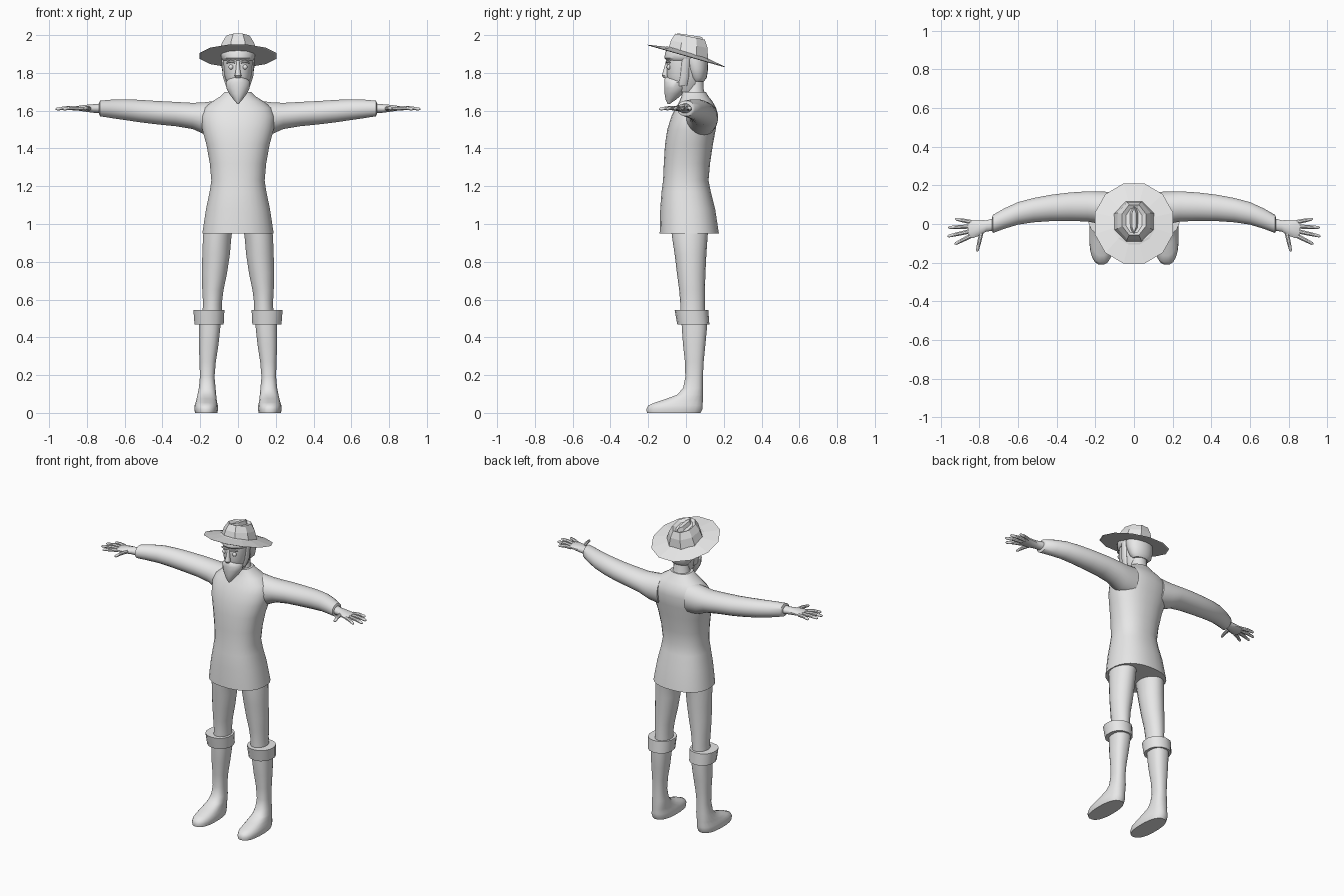
import bpy, bmesh, math
from mathutils import Vector

grey = bpy.data.materials.new("plain_grey")
grey.diffuse_color = (0.8, 0.8, 0.8, 1)


def loft(name, rings, n=16, power=2.0, mirror=False, smooth=True):
    """Skin closed rings given as (centre, half axis u, half axis v)."""
    bm = bmesh.new()
    loops = []
    for c, u, v in rings:
        loop = []
        for i in range(n):
            a = 2 * math.pi * (i + 0.5) / n
            ca, sa = math.cos(a), math.sin(a)
            cu = math.copysign(abs(ca) ** (2 / power), ca)
            sv = math.copysign(abs(sa) ** (2 / power), sa)
            loop.append(bm.verts.new(Vector(c) + Vector(u) * cu + Vector(v) * sv))
        loops.append(loop)
    for a, b in zip(loops, loops[1:]):
        for i in range(n):
            j = (i + 1) % n
            bm.faces.new((a[i], a[j], b[j], b[i]))
    bm.faces.new(loops[0])
    bm.faces.new(loops[-1])
    bmesh.ops.recalc_face_normals(bm, faces=bm.faces[:])
    mesh = bpy.data.meshes.new(name)
    bm.to_mesh(mesh)
    bm.free()
    mesh.materials.append(grey)
    ob = bpy.data.objects.new(name, mesh)
    bpy.context.collection.objects.link(ob)
    if smooth:
        bpy.ops.object.select_all(action='DESELECT')
        ob.select_set(True)
        bpy.context.view_layer.objects.active = ob
        bpy.ops.object.shade_smooth_by_angle(angle=math.radians(40))
    if mirror:
        ob.modifiers.new("mirror", 'MIRROR')
    return ob


def upright(name, rows, slope=0.0, **kw):
    """Rows of (z, x min, x max, y min, y max); slope tilts the rings along y."""
    rings = []
    for z, x0, x1, y0, y1 in rows:
        cy, ry = (y0 + y1) / 2, (y1 - y0) / 2
        rings.append((((x0 + x1) / 2, cy, z + slope * cy),
                      ((x1 - x0) / 2, 0, 0), (0, ry, slope * ry)))
    return loft(name, rings, **kw)


def sideways(name, rows, **kw):
    """Rows of (x, y min, y max, z min, z max)."""
    return loft(name, [((x, (a + b) / 2, (c + d) / 2), (0, (b - a) / 2, 0),
                        (0, 0, (d - c) / 2)) for x, a, b, c, d in rows], **kw)


def tube(name, points, radii, **kw):
    """Round tube through the points."""
    pts = [Vector(p) for p in points]
    rings = []
    for i, (p, r) in enumerate(zip(pts, radii)):
        d = (pts[min(i + 1, len(pts) - 1)] - pts[max(i - 1, 0)]).normalized()
        u = d.cross(Vector((0, 0, 1))).normalized()
        rings.append((p, u * r, d.cross(u) * r))
    return loft(name, rings, **kw)


# tunic body
upright("tunic", [
    (0.95, -.19, .19, -.14, .175), (1.08, -.17, .17, -.137, .155),
    (1.17, -.151, .151, -.13, .132), (1.23, -.142, .142, -.122, .12),
    (1.32, -.150, .150, -.118, .128), (1.42, -.168, .168, -.112, .143),
    (1.50, -.19, .19, -.10, .158), (1.57, -.197, .197, -.078, .168),
    (1.615, -.18, .18, -.055, .16), (1.65, -.135, .135, -.035, .14),
    (1.675, -.095, .095, -.025, .12), (1.70, -.068, .068, -.02, .105)],
    n=28, power=2.3)
upright("neck", [(1.66, -.07, .07, -.02, .11), (1.71, -.05, .05, 0, .095),
                 (1.80, -.048, .048, 0, .09)])

# sleeves
sideways("sleeve", [
    (.10, .0, .165, 1.46, 1.655), (.18, .0, .17, 1.475, 1.645),
    (.24, .012, .17, 1.502, 1.642), (.33, .015, .164, 1.517, 1.647),
    (.43, .014, .152, 1.527, 1.652), (.52, .008, .135, 1.538, 1.658),
    (.60, -.004, .114, 1.55, 1.661), (.67, -.025, .082, 1.56, 1.659),
    (.73, -.047, .048, 1.57, 1.653), (.735, -.038, .036, 1.58, 1.643)],
    n=20, mirror=True)

# hands
sideways("palm", [
    (.71, -.035, .035, 1.585, 1.64), (.765, -.04, .02, 1.588, 1.635),
    (.80, -.062, .022, 1.593, 1.632), (.835, -.075, .022, 1.598, 1.628),
    (.86, -.072, .018, 1.602, 1.622)], n=12, mirror=True)
fingers = [("little_finger", .842, .010, .925, .026), ("ring_finger", .85, -.013, .962, -.018),
           ("middle_finger", .85, -.038, .966, -.064), ("index_finger", .845, -.062, .928, -.104),
           ("thumb", .79, -.045, .812, -.142)]
for name, x0, y0, x1, y1 in fingers:
    tube(name, [(x0, y0, 1.612), ((x0 + x1) / 2, (y0 + y1) / 2, 1.614),
                (x0 + .93 * (x1 - x0), y0 + .93 * (y1 - y0), 1.609), (x1, y1, 1.608)],
         [.012, .011, .008, .003], n=8, mirror=True)

# legs
upright("leg", [
    (1.03, .01, .17, -.08, .13), (.94, .033, .186, -.075, .115),
    (.84, .042, .19, -.06, .108), (.74, .057, .192, -.048, .103),
    (.65, .076, .19, -.036, .10), (.58, .085, .186, -.03, .10),
    (.51, .085, .19, -.03, .10)], n=18, mirror=True)

# boots, shaft and foot in one
upright("boot", [
    (0, .108, .228, -.208, .078), (.02, .105, .232, -.212, .088),
    (.04, .106, .23, -.20, .09), (.055, .11, .225, -.165, .09),
    (.075, .113, .22, -.105, .09), (.095, .115, .215, -.05, .09),
    (.13, .118, .208, -.016, .09), (.19, .124, .202, -.004, .09),
    (.27, .117, .204, -.006, .094), (.36, .103, .208, -.016, .103),
    (.44, .094, .208, -.022, .111), (.50, .09, .208, -.025, .112)],
    n=20, power=2.4, mirror=True)
upright("boot_cuff", [
    (.468, .10, .20, -.02, .10), (.468, .074, .232, -.046, .124),
    (.545, .07, .238, -.06, .118), (.545, .09, .19, -.03, .10)],
    n=14, power=2.2, mirror=True)

# head, hair and beard
upright("head", [
    (1.70, -.04, .04, -.07, .06), (1.74, -.06, .06, -.092, .08),
    (1.79, -.073, .073, -.102, .092), (1.85, -.078, .078, -.103, .10),
    (1.91, -.078, .078, -.098, .10), (1.95, -.055, .055, -.06, .08)], n=20, power=2.2)
upright("hair", [
    (1.755, -.055, .055, .03, .095), (1.775, -.075, .075, .015, .11),
    (1.82, -.087, .087, -.005, .117), (1.87, -.09, .09, -.02, .118),
    (1.93, -.08, .08, -.02, .105)], n=18)
upright("fringe", [
    (1.866, -.079, .079, -.102, .08), (1.878, -.09, .09, -.113, .09),
    (1.905, -.092, .092, -.112, .09), (1.935, -.08, .08, -.095, .08)], n=18)
upright("sideburn", [
    (1.73, .05, .064, -.04, .005), (1.78, .06, .081, -.03, .015),
    (1.88, .07, .088, -.02, .02)], n=10, mirror=True)
upright("beard", [
    (1.636, -.005, .005, -.098, -.085), (1.66, -.025, .025, -.109, -.05),
    (1.69, -.048, .048, -.114, -.015), (1.72, -.063, .063, -.116, .005),
    (1.75, -.066, .066, -.116, .008), (1.768, -.05, .05, -.114, 0),
    (1.778, -.02, .02, -.112, -.02)], n=16)

# nose, eyes and brows
upright("nose", [
    (1.773, -.012, .012, -.118, -.09), (1.785, -.019, .019, -.128, -.09),
    (1.81, -.013, .013, -.121, -.09), (1.86, -.008, .008, -.107, -.09)], n=10)
upright("eye", [
    (1.818, .032, .042, -.095, -.085), (1.824, .025, .049, -.101, -.08),
    (1.831, .023, .051, -.103, -.08), (1.838, .025, .049, -.101, -.08),
    (1.844, .032, .042, -.095, -.085)], n=10, mirror=True)
tube("brow", [(.015, -.101, 1.855), (.037, -.099, 1.861), (.06, -.085, 1.854)],
     [.005, .007, .004], n=6, mirror=True)

# hat: tilted brim, faceted crown with a pinched top
upright("hat_brim", [
    (1.888, -.20, .20, -.205, .21), (1.891, -.21, .21, -.212, .217),
    (1.908, -.115, .115, -.11, .125), (1.912, -.10, .10, -.10, .11)],
    slope=-.285, n=12, smooth=False)
upright("hat_crown", [
    (1.895, -.115, .115, -.105, .125), (1.955, -.092, .092, -.088, .122),
    (1.996, -.066, .066, -.064, .106), (1.982, -.045, .045, -.05, .085)],
    slope=-.2, n=8, smooth=False)
upright("crown_ridge", [
    (1.965, -.03, .03, -.065, .105), (2.003, -.013, .013, -.045, .085)],
    slope=-.15, n=6, smooth=False)
